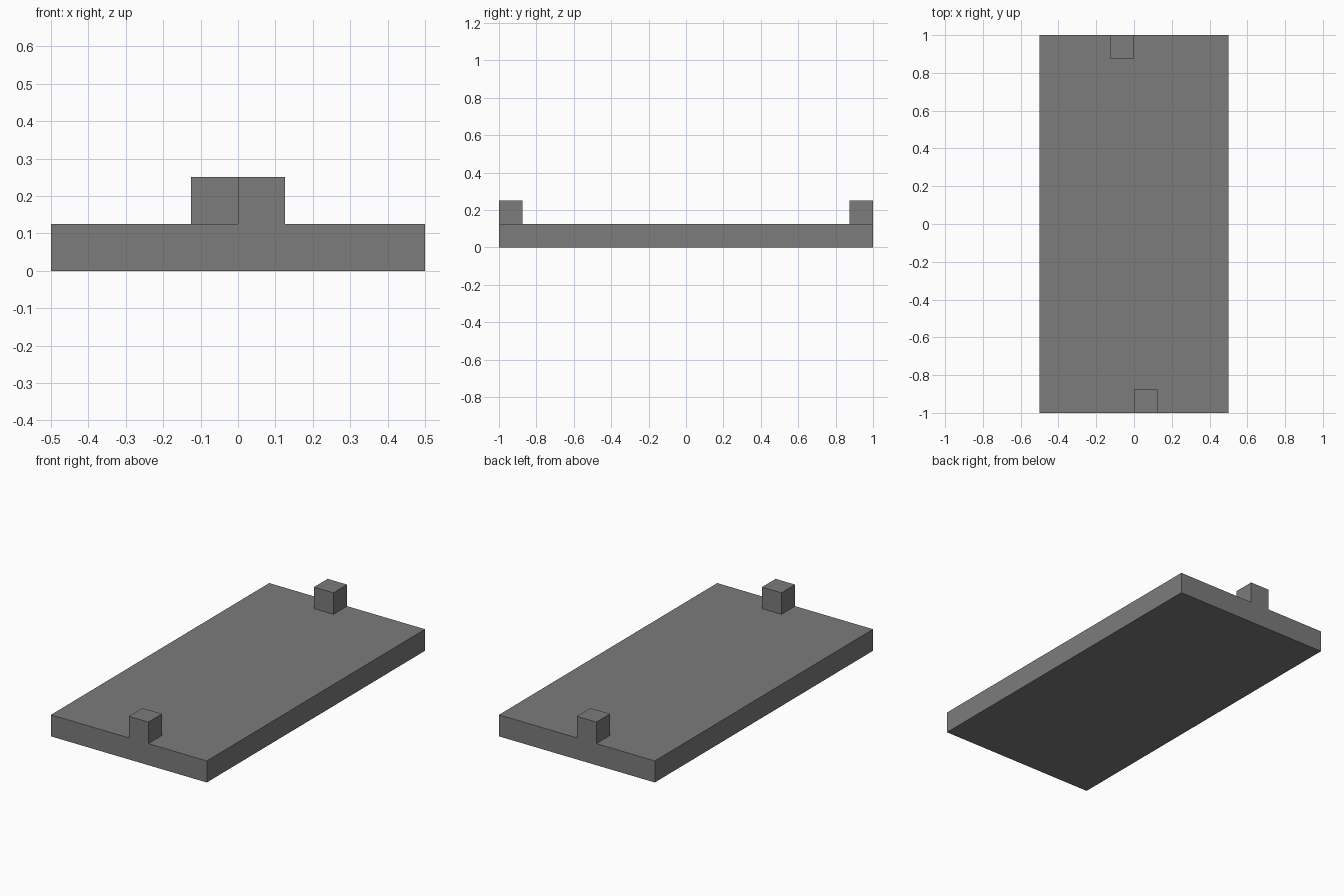
import bpy

cube = bpy.data.objects.get("Cube")
if cube:
    bpy.data.objects.remove(cube, do_unlink=True)

GREY = (0.2, 0.2, 0.2, 1)
grey = bpy.data.materials.new("plain grey")
grey.use_nodes = True
grey.diffuse_color = GREY
grey.node_tree.nodes["Principled BSDF"].inputs["Base Color"].default_value = GREY


def box(name, size, centre):
    """Flat-shaded box with its scale applied."""
    bpy.ops.mesh.primitive_cube_add(size=1, location=centre)
    obj = bpy.context.object
    obj.name = name
    obj.scale = size
    bpy.ops.object.transform_apply(location=False, rotation=False, scale=True)
    obj.data.materials.append(grey)
    return obj


WIDTH, LENGTH, UNIT = 1, 2, 0.125

# Base slab
box("slab", (WIDTH, LENGTH, UNIT), (0, 0, UNIT / 2))

# Small cubes at the two ends, on opposite sides of the centre line
for name, side in (("front_peg", 1), ("back_peg", -1)):
    box(name, (UNIT,) * 3,
        (side * UNIT / 2, -side * (LENGTH - UNIT) / 2, UNIT * 1.5))
